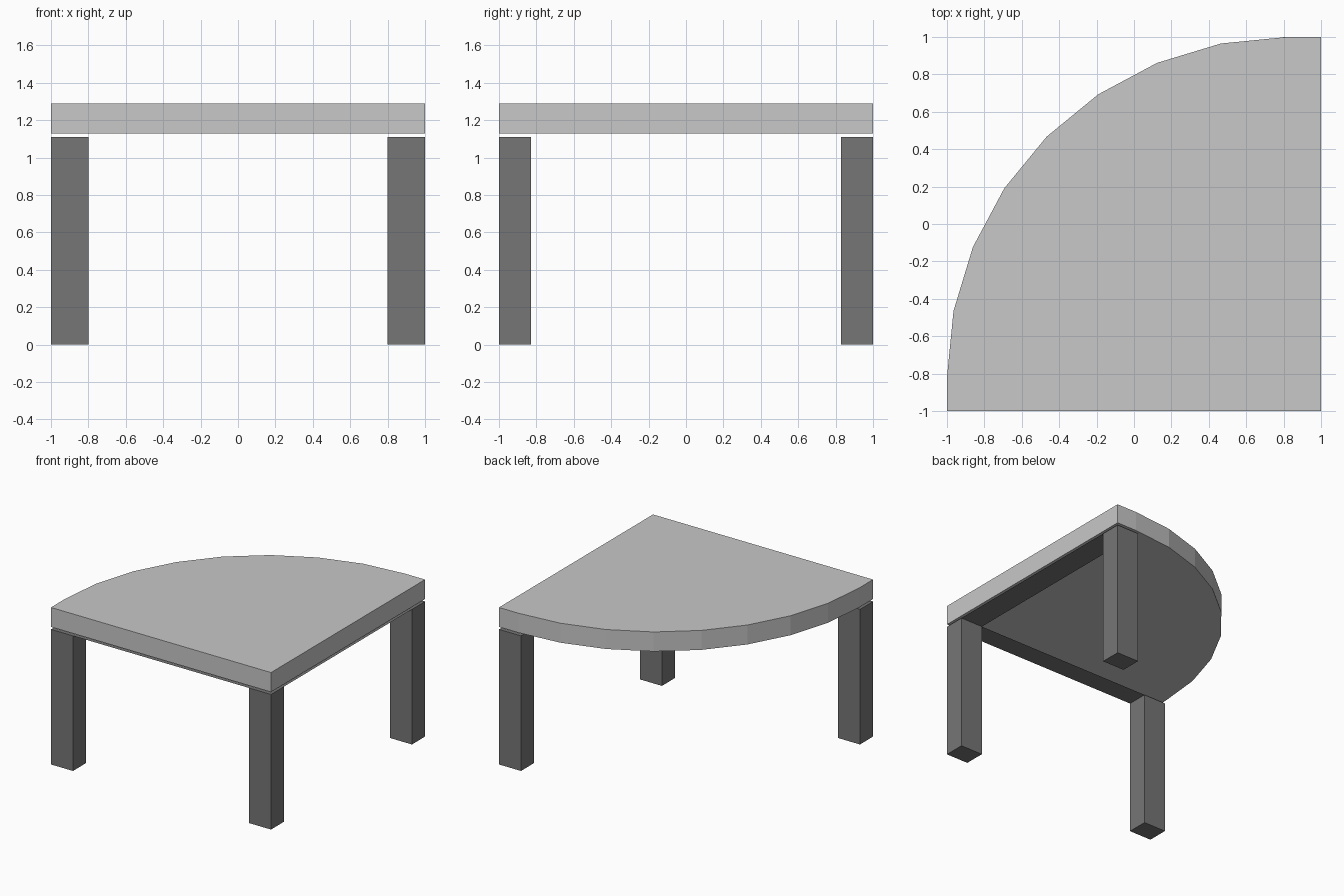
import bpy, bmesh, math

if "Cube" in bpy.data.objects:
    bpy.data.objects.remove(bpy.data.objects["Cube"])

TOP_Z0, TOP_Z1 = 1.13, 1.29   # tabletop slab
LEG_H = 1.11                  # leg height, also level of the thin rail
LEG_X, LEG_Y = 0.20, 0.17     # leg section


def material(name, v):
    m = bpy.data.materials.new(name)
    m.diffuse_color = (v, v, v, 1)
    m.use_nodes = True
    m.node_tree.nodes["Principled BSDF"].inputs["Base Color"].default_value = m.diffuse_color
    return m


light = material("light grey", 0.578)
dark = material("dark grey", 0.181)


def add_object(name, bm, mat):
    mesh = bpy.data.meshes.new(name)
    bm.to_mesh(mesh)
    bm.free()
    mesh.materials.append(mat)
    ob = bpy.data.objects.new(name, mesh)
    bpy.context.collection.objects.link(ob)
    return ob


def outline(bm, pts, z):
    return bm.faces.new([bm.verts.new((x, y, z)) for x, y in pts])


def prism(name, pts, z0, z1, mat):
    bm = bmesh.new()
    face = outline(bm, pts, z0)
    ext = bmesh.ops.extrude_face_region(bm, geom=[face], use_keep_orig=True)
    verts = [g for g in ext["geom"] if isinstance(g, bmesh.types.BMVert)]
    bmesh.ops.translate(bm, verts=verts, vec=(0, 0, z1 - z0))
    bmesh.ops.recalc_face_normals(bm, faces=bm.faces)
    return add_object(name, bm, mat)


# Tabletop: quarter round with short straight ends, eight arc segments
R, C = 1.82, 0.82
arc = [(C + R * math.cos(a), -C + R * math.sin(a))
       for a in (math.pi / 2 * (1 + i / 8) for i in range(9))]
prism("tabletop", [(-1, -1), (1, -1), (1, 1)] + arc, TOP_Z0, TOP_Z1, light)

# Three legs, flush with the corners
for name, sx, sy in (("front_left_leg", -1, -1),
                     ("front_right_leg", 1, -1),
                     ("back_right_leg", 1, 1)):
    x, y = sx * (1 - LEG_X), sy * (1 - LEG_Y)
    prism(name, [(sx, sy), (x, sy), (x, y), (sx, y)], 0, LEG_H, dark)

# Paper-thin L-shaped rail joining the leg tops along the front and right
bm = bmesh.new()
outline(bm, [(-1, -1), (1, -1), (1, 1), (1 - LEG_X, 1),
             (1 - LEG_X, -1 + LEG_Y), (-1, -1 + LEG_Y)], LEG_H)
bmesh.ops.reverse_faces(bm, faces=bm.faces)  # faces down
add_object("corner_rail", bm, dark)
